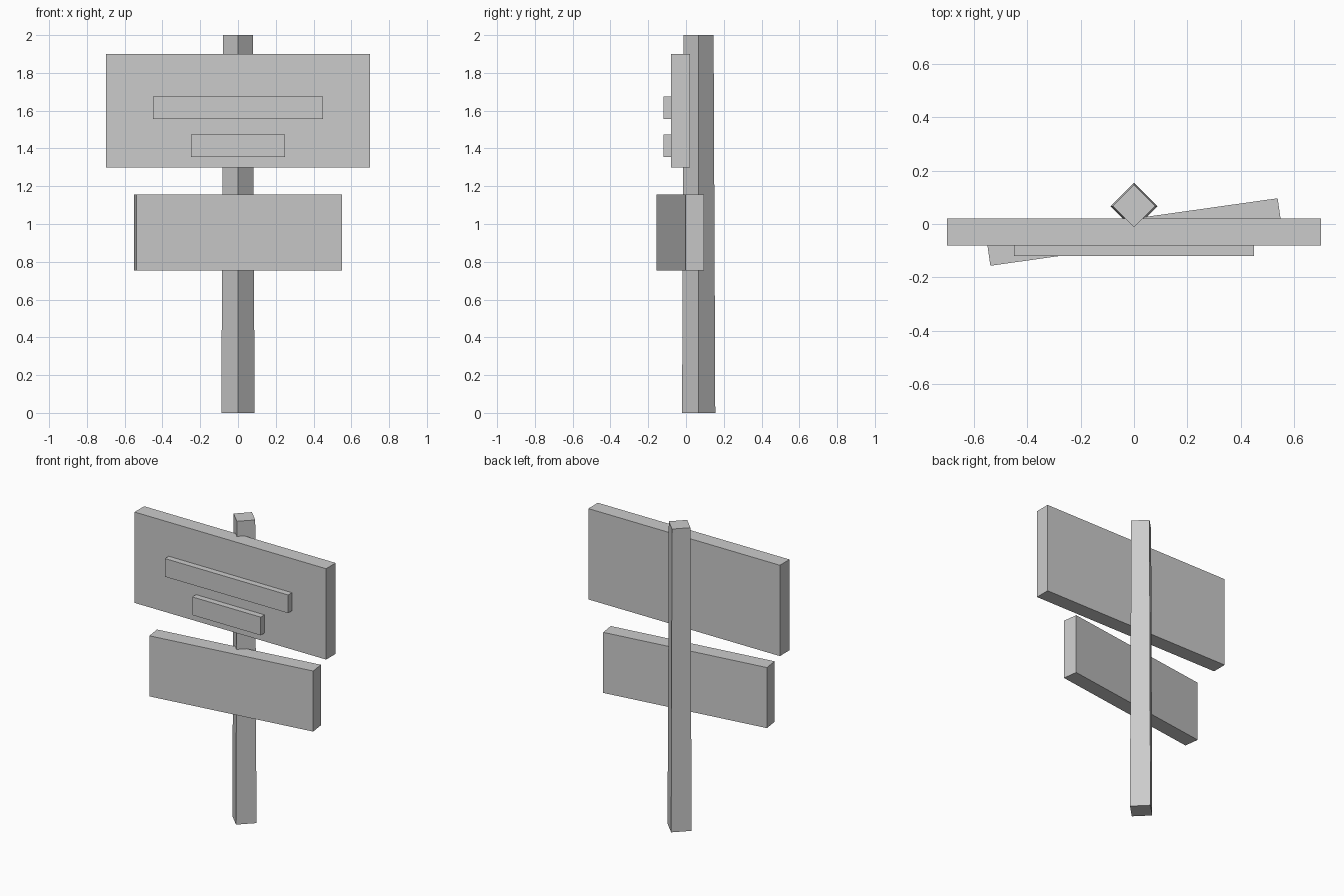
import bpy, math

if "Cube" in bpy.data.objects:
    bpy.data.objects.remove(bpy.data.objects["Cube"])

grey = bpy.data.materials.new("plain grey")
grey.diffuse_color = (0.6, 0.6, 0.6, 1)
grey.use_nodes = True
grey.node_tree.nodes["Principled BSDF"].inputs["Base Color"].default_value = grey.diffuse_color


def finish(name):
    ob = bpy.context.object
    ob.name = name
    ob.data.materials.append(grey)
    return ob


def board(name, size, centre, turn=0.0):
    bpy.ops.mesh.primitive_cube_add(size=1, location=centre, rotation=(0, 0, turn))
    bpy.context.object.scale = size
    return finish(name)


# Tapered square post, set corner-on to the front
bpy.ops.mesh.primitive_cone_add(vertices=4, radius1=0.088, radius2=0.079,
                                depth=2, location=(0, 0.067, 1))
finish("post")

# Upper sign with two raised bars on its front
board("upper_sign", (1.4, 0.1, 0.6), (0, -0.03, 1.6))
board("long_bar", (0.9, 0.04, 0.12), (0, -0.10, 1.615))
board("short_bar", (0.5, 0.04, 0.12), (0, -0.10, 1.415))

# Lower sign, slightly turned about the post
board("lower_sign", (1.1, 0.1, 0.4), (0, -0.03, 0.955), 0.14)
